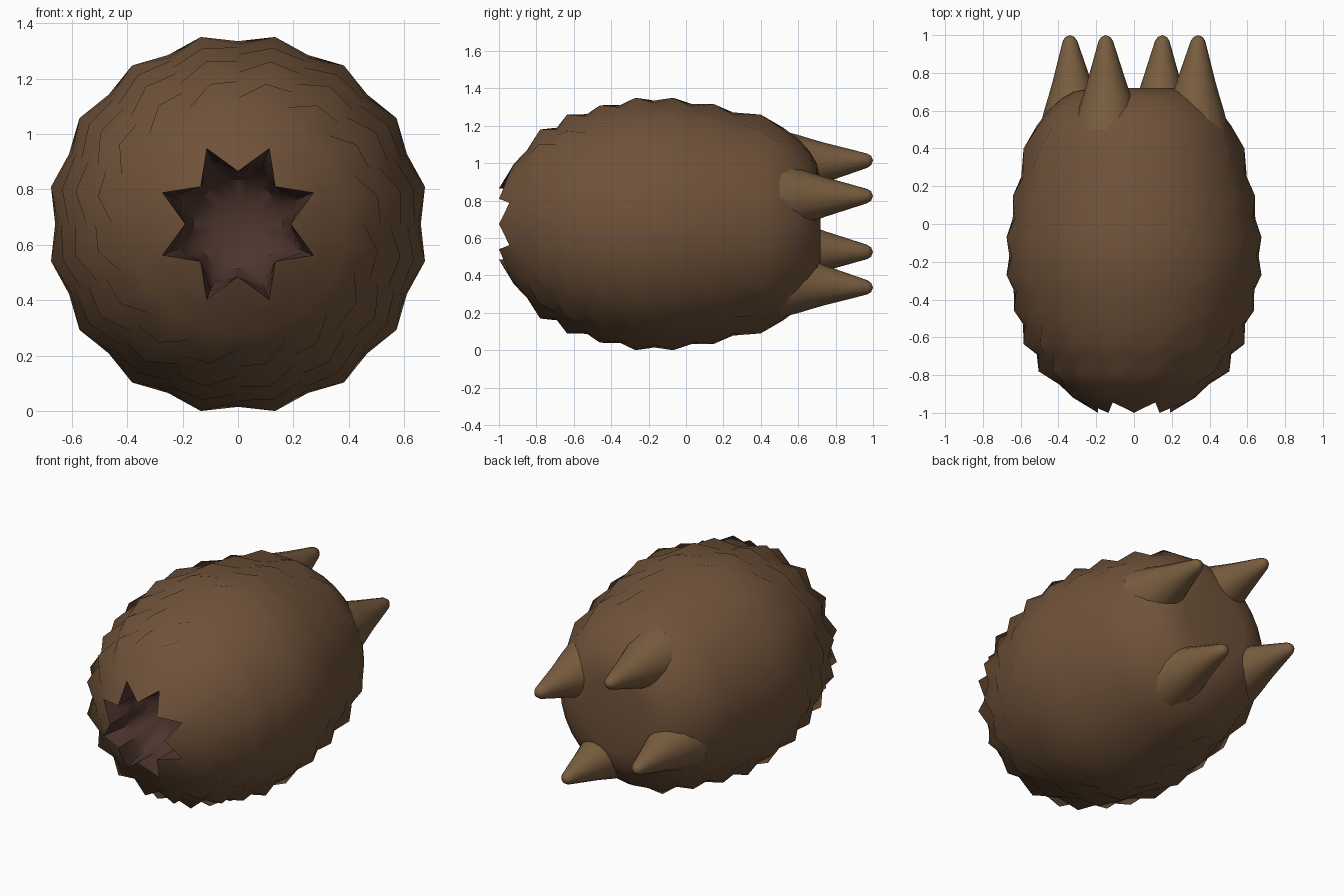
import bpy, bmesh
from math import sin, cos, pi, radians

if "Cube" in bpy.data.objects:
    bpy.data.objects.remove(bpy.data.objects["Cube"])

CZ = 0.675   # height of the pod axis
N = 32       # segments around the pod


def paint(name, rgb):
    m = bpy.data.materials.new(name)
    m.diffuse_color = (*rgb, 1)
    m.use_nodes = True
    m.node_tree.nodes["Principled BSDF"].inputs["Base Color"].default_value = m.diffuse_color
    return m


def loft(name, rings, mat, cap_start=None, cap_end=None, smooth=60):
    """Skin rings of points; optional cap points close the ends."""
    bm = bmesh.new()
    vr = [[bm.verts.new(p) for p in ring] for ring in rings]
    n = len(vr[0])
    for a, b in zip(vr, vr[1:]):
        for i in range(n):
            j = (i + 1) % n
            bm.faces.new((a[i], a[j], b[j], b[i]))
    for cap, ring in ((cap_start, vr[0]), (cap_end, vr[-1])):
        if cap:
            c = bm.verts.new(cap)
            for i in range(n):
                bm.faces.new((ring[i], ring[(i + 1) % n], c))
    bmesh.ops.recalc_face_normals(bm, faces=bm.faces)
    me = bpy.data.meshes.new(name)
    bm.to_mesh(me)
    bm.free()
    ob = bpy.data.objects.new(name, me)
    bpy.context.collection.objects.link(ob)
    me.materials.append(mat)
    bpy.ops.object.select_all(action='DESELECT')
    ob.select_set(True)
    bpy.context.view_layer.objects.active = ob
    bpy.ops.object.shade_smooth_by_angle(angle=radians(smooth))
    return ob


def ring(y, radius, n=N, cx=0.0, cz=CZ):
    """Ring round the y axis; radius and y may be functions of the index."""
    pts = []
    for i in range(n):
        a = 2 * pi * i / n
        r = radius(i) if callable(radius) else radius
        yy = y(i) if callable(y) else y
        pts.append((cx + r * sin(a), yy, cz + r * cos(a)))
    return pts


def star(tip, mid, inner):
    """Eight-pointed pattern over 32 segments."""
    return lambda i: (inner, mid, tip, mid)[i % 4]


def scales(out, base):
    """Sixteen scale tips over 32 segments."""
    return lambda i: out if i % 2 else base


hide = paint("brown_hide", (0.16, 0.085, 0.042))
horn_mat = paint("horn_brown", (0.19, 0.11, 0.05))
dark = paint("dark_lining", (0.075, 0.036, 0.027))

# Pod body: star mouth rim, scale rows, rounded back
mouth_r = star(0.295, 0.227, 0.19)
mouth_y = star(-0.945, -0.977, -1.0)
body = [ring(mouth_y, mouth_r), ring(-0.92, 0.322), ring(-0.85, 0.395)]
rows = [  # scale y, tip radius, base radius, following smooth y, radius
    (-0.78, 0.515, 0.455, -0.69, 0.515),
    (-0.635, 0.597, 0.548, -0.53, 0.587),
    (-0.46, 0.647, 0.612, -0.35, 0.637),
    (-0.27, 0.688, 0.650, -0.17, 0.660),
    (-0.07, 0.688, 0.655, 0.03, 0.642),
    (0.15, 0.653, 0.618, 0.25, 0.597),
    (0.40, 0.596, 0.555, 0.52, 0.515),
]
for y, tip, base, y2, r2 in rows:
    body += [ring(y, scales(tip, base)), ring(y2, r2)]
body += [ring(y, r) for y, r in
         ((0.60, 0.455), (0.66, 0.39), (0.70, 0.32), (0.72, 0.22))]
loft("pod_body", body, hide, cap_end=(0, 0.71, CZ))

# Mouth lining: star walls narrowing into a cavity
lining = [ring(mouth_y, mouth_r),
          ring(-0.88, star(0.26, 0.215, 0.19)),
          ring(-0.78, star(0.22, 0.205, 0.19)),
          ring(-0.68, 0.16), ring(-0.64, 0.09)]
loft("mouth_lining", lining, dark, cap_end=(0, -0.63, CZ), smooth=35)

# Four back horns, flared at the root
horn_profile = [(0.50, 0.185), (0.60, 0.155), (0.68, 0.127), (0.75, 0.104),
                (0.84, 0.077), (0.92, 0.053), (0.97, 0.038), (0.99, 0.024)]
x, z = -0.15, 0.34
for k in range(4):
    rings = []
    for y, r in horn_profile:
        s = 0.93 + 0.07 * (y - 0.5) / 0.5   # lean slightly outwards
        rings.append(ring(y, r, 16, x * s, CZ + z * s))
    loft(f"back_horn_{k + 1}", rings, horn_mat, cap_end=(x, 1.0, CZ + z))
    x, z = z, -x
